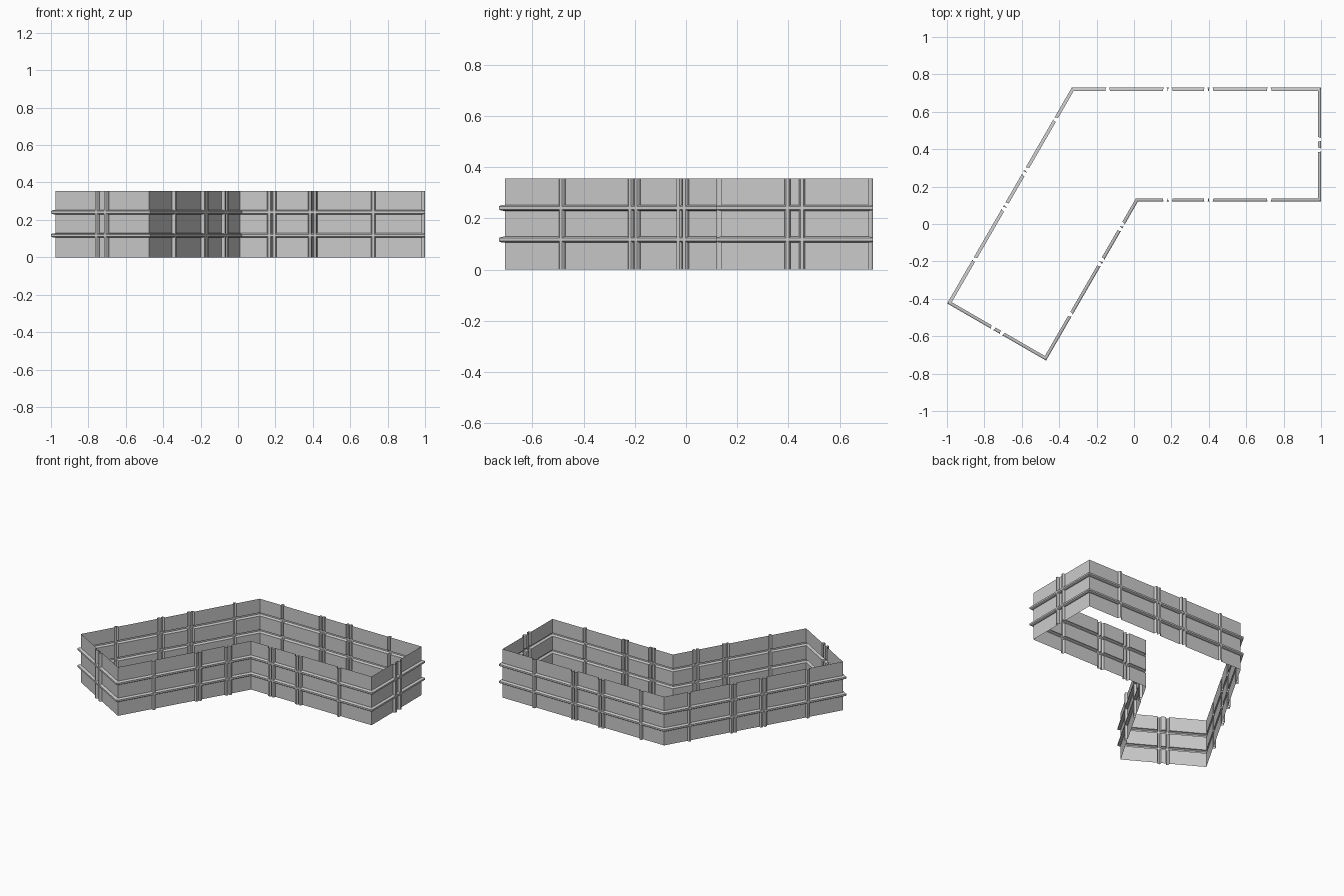
import bpy, bmesh
from mathutils import Vector

if "Cube" in bpy.data.objects:
    bpy.data.objects.remove(bpy.data.objects["Cube"])

HEIGHT = 0.355
RAILS = [0.117, 0.241]                                # rail heights
PROFILE = [(-0.012, 0), (-0.0105, 0.012), (-0.006, 0.018),
           (0.006, 0.018), (0.0105, 0.012), (0.012, 0)]  # rib cross-section
ARM, WIDTH, BACK = 0.973, 0.575, 0.332                # arm length, enclosure width, outer corner setback

# Bent footprint, counter-clockwise
inner = Vector((0.01, 0.137))
leg, side = Vector((-0.5, -0.866)), Vector((-0.866, 0.5))
a = inner + Vector((ARM, 0))
b = a + Vector((0, WIDTH))
d = inner + Vector((-BACK, WIDTH))
e = inner + leg * ARM
f = e + side * WIDTH
corners = [a, b, d, f, e, inner]

# Rib positions measured from the inner corner along each arm
arm_ribs = [0.157, 0.184, 0.375, 0.402, 0.713]
long_ribs = [-0.151] + arm_ribs
end_ribs = [WIDTH / 2 - 0.028, WIDTH / 2 + 0.028]
walls = [("right_end_wall", end_ribs),
         ("back_wall", [ARM - s for s in reversed(long_ribs)]),
         ("left_outer_wall", [s + BACK for s in long_ribs]),
         ("left_end_wall", end_ribs),
         ("left_inner_wall", [ARM - s for s in reversed(arm_ribs)]),
         ("front_wall", arm_ribs)]


def ridge_lines(centres, length):
    """Positions and outward depths across a row of parallel ribs."""
    return [(0, 0)] + [(c + o, h) for c in centres for o, h in PROFILE] + [(length, 0)]


def outward(i):
    t = (corners[(i + 1) % 6] - corners[i % 6]).normalized()
    return Vector((t.y, -t.x))


def mitre(i):
    """Outward corner direction shared by two neighbouring walls."""
    n, m = outward(i - 1), outward(i)
    return (n + m) / (1 + n.dot(m))


def build_wall(i, name, ribs):
    start, end = corners[i], corners[(i + 1) % 6]
    along = (end - start).normalized()
    us = ridge_lines(ribs, (end - start).length)
    vs = ridge_lines(RAILS, HEIGHT)
    bm = bmesh.new()
    grid = []
    for k, (u, hu) in enumerate(us):
        # wall ends follow the mitre so that rails meet at the corners
        out = mitre(i) if k == 0 else mitre((i + 1) % 6) if k == len(us) - 1 else outward(i)
        col = []
        for v, hv in vs:
            p = start + along * u + out * max(hu, hv)
            col.append(bm.verts.new((p.x, p.y, v)))
        grid.append(col)
    for k in range(len(us) - 1):
        for j in range(len(vs) - 1):
            q = [grid[k][j], grid[k + 1][j], grid[k + 1][j + 1], grid[k][j + 1]]
            if us[k][1] != us[k + 1][1] and vs[j][1] != vs[j + 1][1]:
                # mitred crossing of rib and rail: split from the lowest corner
                lo = (0 if us[k][1] < us[k + 1][1] else 1, 0 if vs[j][1] < vs[j + 1][1] else 1)
                r = {(0, 0): 0, (1, 0): 1, (1, 1): 2, (0, 1): 3}[lo]
                q = q[r:] + q[:r]
                bm.faces.new((q[0], q[1], q[2]))
                bm.faces.new((q[0], q[2], q[3]))
            else:
                bm.faces.new(q)
    mesh = bpy.data.meshes.new(name)
    bm.to_mesh(mesh)
    bm.free()
    bpy.context.collection.objects.link(bpy.data.objects.new(name, mesh))


for i, (name, ribs) in enumerate(walls):
    build_wall(i, name, ribs)
